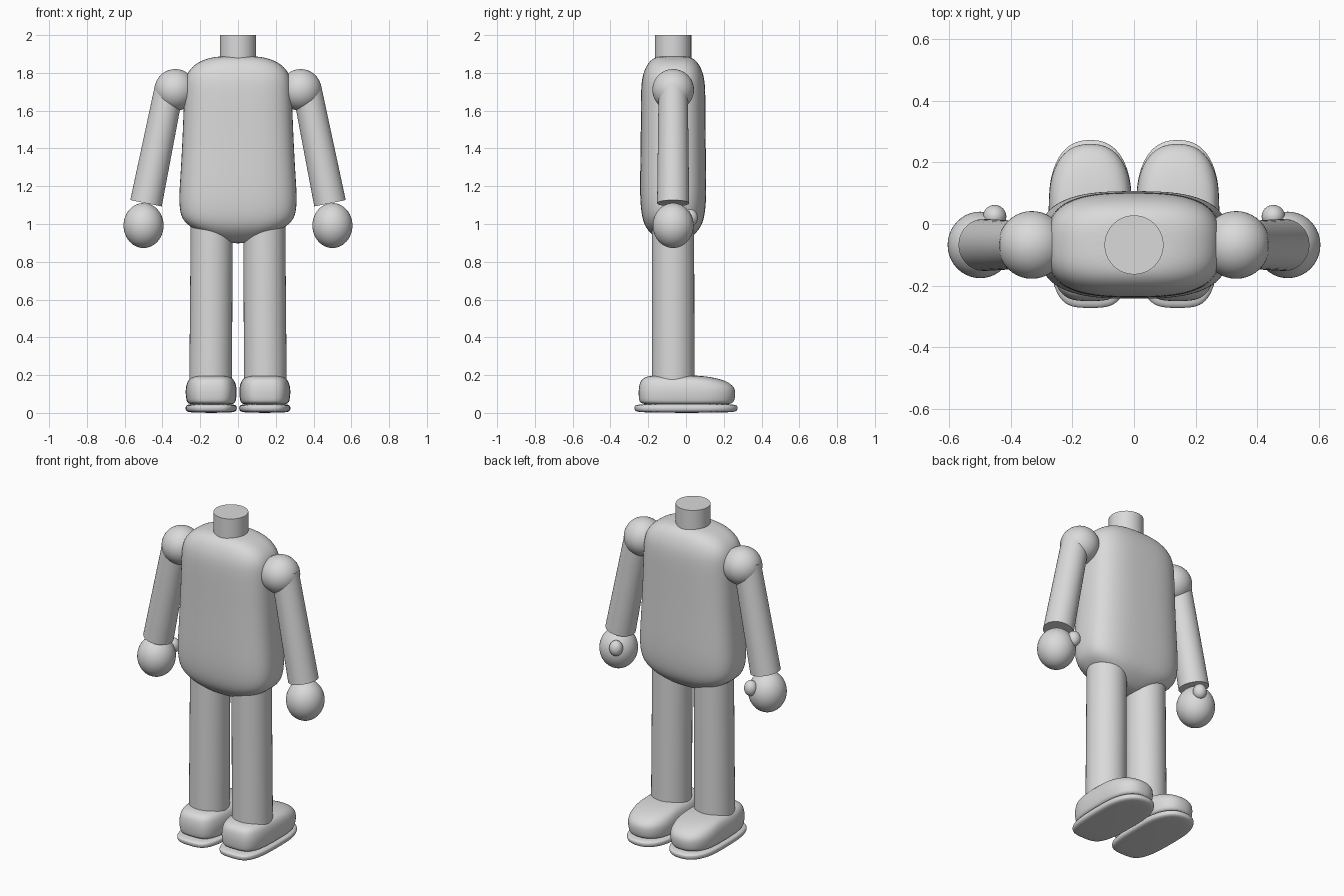
import bpy, bmesh, math
from mathutils import Vector

if "Cube" in bpy.data.objects:
    bpy.data.objects.remove(bpy.data.objects["Cube"])

YC = -0.068  # depth of the body axis
grey = bpy.data.materials.new("plain grey")
grey.diffuse_color = (0.7, 0.7, 0.7, 1)
grey.use_nodes = True
grey.node_tree.nodes["Principled BSDF"].inputs["Base Color"].default_value = grey.diffuse_color


def finish(ob, name):
    ob.name = name
    ob.data.materials.append(grey)
    bpy.ops.object.select_all(action='DESELECT')
    ob.select_set(True)
    bpy.context.view_layer.objects.active = ob
    bpy.ops.object.shade_smooth_by_angle(angle=math.radians(40))


def loft(name, layers, x0, n_front, n_back, split, seg=28):
    """Stack of rounded outlines: (z, half width, back y, front y)."""
    bm = bmesh.new()
    rings = []
    for z, rx, y0, y1 in layers:
        yc = y0 + split * (y1 - y0)
        ring = []
        for i in range(seg):
            a = 2 * math.pi * (i + 0.5) / seg
            c, s = math.cos(a), math.sin(a)
            n = n_front if s > 0 else n_back
            ry = (y1 - yc) if s > 0 else (yc - y0)
            x = x0 + rx * math.copysign(abs(c) ** (2 / n), c)
            y = yc + ry * math.copysign(abs(s) ** (2 / n), s)
            ring.append(bm.verts.new((x, y, z)))
        rings.append(ring)
    for lo, hi in zip(rings, rings[1:]):
        for i in range(seg):
            j = (i + 1) % seg
            bm.faces.new((lo[i], lo[j], hi[j], hi[i]))
    bm.faces.new(rings[0][::-1])
    bm.faces.new(rings[-1])
    me = bpy.data.meshes.new(name)
    bm.to_mesh(me)
    bm.free()
    ob = bpy.data.objects.new(name, me)
    bpy.context.collection.objects.link(ob)
    finish(ob, name)
    for p in me.polygons:
        p.use_smooth = True
    sub = ob.modifiers.new("smooth", 'SUBSURF')
    sub.levels = sub.render_levels = 2


def tube(name, a, b, ra, rb):
    a, b = Vector(a), Vector(b)
    d = b - a
    bpy.ops.mesh.primitive_cone_add(vertices=40, radius1=ra, radius2=rb, depth=d.length,
                                    location=(a + b) / 2,
                                    rotation=d.to_track_quat('Z', 'Y').to_euler())
    finish(bpy.context.object, name)


def ball(name, loc, r):
    bpy.ops.mesh.primitive_uv_sphere_add(segments=40, ring_count=24, radius=1, location=loc)
    ob = bpy.context.object
    ob.scale = r
    finish(ob, name)


# torso: (height, half width, half depth)
torso = [(0.897, 0.05, 0.04), (0.925, 0.13, 0.09), (0.965, 0.22, 0.135),
         (1.005, 0.285, 0.157), (1.06, 0.31, 0.17), (1.15, 0.314, 0.177),
         (1.3, 0.303, 0.175), (1.5, 0.293, 0.172), (1.68, 0.287, 0.172),
         (1.76, 0.283, 0.168), (1.81, 0.265, 0.155), (1.85, 0.225, 0.135),
         (1.877, 0.165, 0.108), (1.89, 0.09, 0.07)]
loft("torso", [(z, rx, YC - ry, YC + ry) for z, rx, ry in torso], 0, 2.9, 2.9, 0.5)
tube("neck", (0, YC, 1.8), (0, YC, 2.0), 0.096, 0.096)

foot = [(0.04, 0.118, -0.235, 0.24), (0.06, 0.132, -0.25, 0.258),
        (0.11, 0.137, -0.253, 0.264), (0.14, 0.134, -0.25, 0.255),
        (0.17, 0.125, -0.242, 0.215), (0.19, 0.105, -0.22, 0.14),
        (0.2, 0.06, -0.17, 0.04)]
sole = [(0.0, 0.12, -0.255, 0.255), (0.012, 0.136, -0.273, 0.273),
        (0.035, 0.138, -0.277, 0.277), (0.05, 0.122, -0.26, 0.26)]

for side, s in (("left", -1), ("right", 1)):
    # legs and shoes
    tube(side + "_leg", (s * 0.145, YC, 0.12), (s * 0.139, YC, 1.05), 0.113, 0.111)
    loft(side + "_foot", foot, s * 0.142, 2.4, 3.6, 0.6)
    loft(side + "_sole", sole, s * 0.142, 2.4, 3.6, 0.6)
    # arms and hands
    ball(side + "_shoulder", (s * 0.332, YC, 1.71), (0.11, 0.11, 0.11))
    tube(side + "_arm", (s * 0.487, YC, 1.11), (s * 0.362, YC, 1.73), 0.085, 0.077)
    ball(side + "_hand", (s * 0.5, YC, 0.992), (0.106, 0.108, 0.119))
    ball(side + "_thumb", (s * 0.453, 0.024, 1.033), (0.038, 0.038, 0.045))
